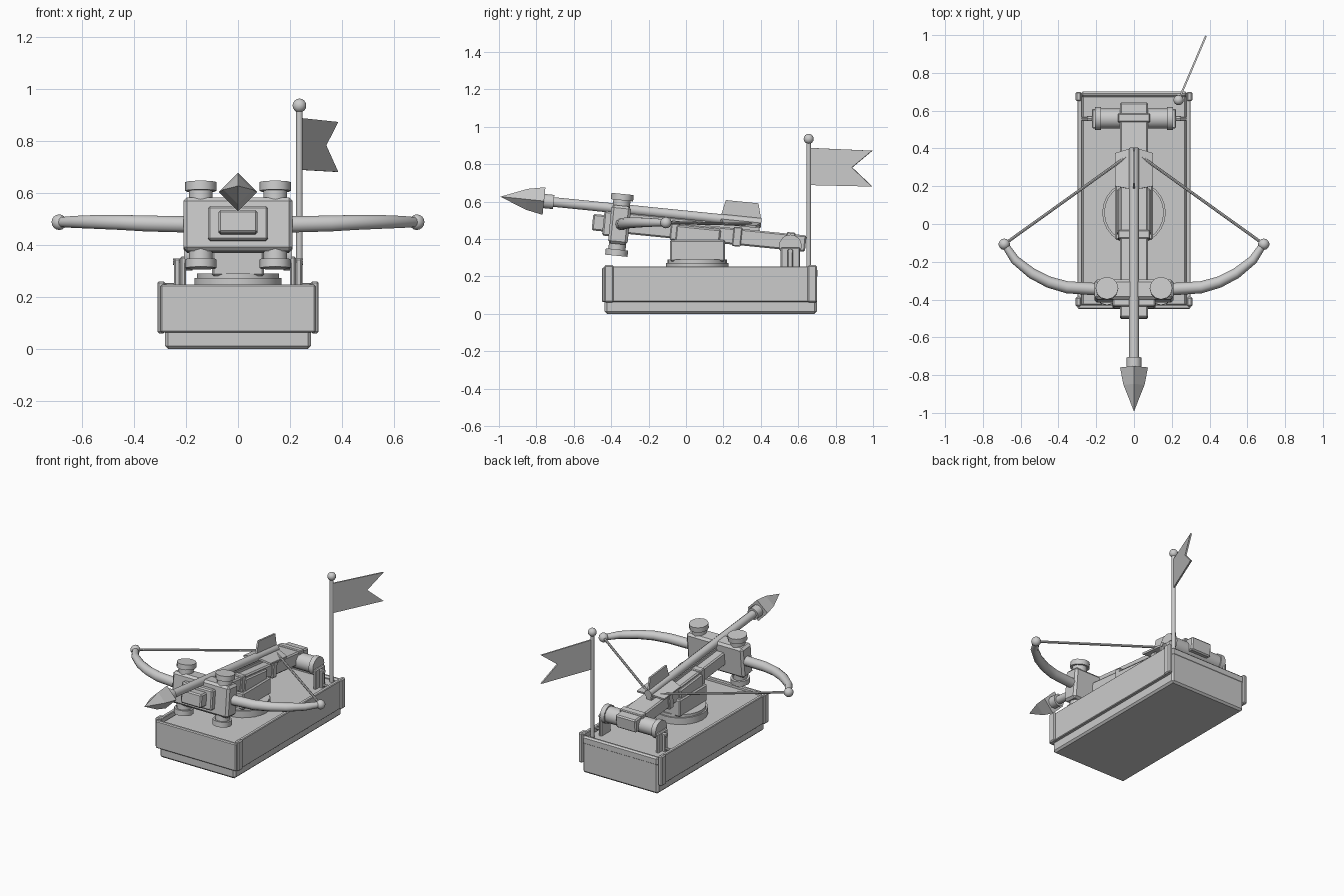
import bpy, bmesh
from math import cos, sin, pi, radians
from mathutils import Matrix, Vector

if "Cube" in bpy.data.objects:
    bpy.data.objects.remove(bpy.data.objects["Cube"])

TILT = Matrix.Translation((0, 0.07, 0.4325)) @ Matrix.Rotation(-0.1007, 4, 'X')
FLAT = Matrix.Identity(4)


def finish(bm, name, mat=FLAT, bevel=0, smooth=False):
    bmesh.ops.recalc_face_normals(bm, faces=bm.faces)
    me = bpy.data.meshes.new(name)
    bm.to_mesh(me)
    bm.free()
    ob = bpy.data.objects.new(name, me)
    ob.matrix_world = mat
    bpy.context.collection.objects.link(ob)
    if bevel:
        m = ob.modifiers.new("bevel", 'BEVEL')
        m.width, m.segments = bevel, 1
    if smooth:
        bpy.ops.object.select_all(action='DESELECT')
        ob.select_set(True)
        bpy.context.view_layer.objects.active = ob
        bpy.ops.object.shade_smooth_by_angle(angle=radians(40))
    return ob


def box(name, x, y, z, mat=FLAT, bevel=0.008):
    """Box from (min, max) pairs."""
    bm = bmesh.new()
    bmesh.ops.create_cube(bm, size=1)
    for v in bm.verts:
        v.co = [(a + b) / 2 + c * (b - a) for (a, b), c in zip((x, y, z), v.co)]
    return finish(bm, name, mat, bevel)


def tube(name, pts, radii, sides=12, mat=FLAT, spin=0.0, smooth=True):
    """Loft rings of the given radii along a path."""
    bm = bmesh.new()
    pts = [Vector(p) for p in pts]
    rings = []
    for i, (p, r) in enumerate(zip(pts, radii)):
        d = (pts[min(i + 1, len(pts) - 1)] - pts[max(i - 1, 0)]).normalized()
        ref = Vector((1, 0, 0)) if abs(d.z) > 0.9 else Vector((0, 0, 1))
        u = d.cross(ref).normalized()
        w = d.cross(u)
        rings.append([bm.verts.new(p + r * (u * cos(a) + w * sin(a)))
                      for a in (spin + 2 * pi * k / sides for k in range(sides))])
    for a, b in zip(rings, rings[1:]):
        for k in range(sides):
            n = (k + 1) % sides
            bm.faces.new((a[k], a[n], b[n], b[k]))
    bm.faces.new(rings[0][::-1])
    bm.faces.new(rings[-1])
    return finish(bm, name, mat, smooth=smooth)


def ball(name, loc, r):
    bm = bmesh.new()
    bmesh.ops.create_uvsphere(bm, u_segments=14, v_segments=8, radius=r)
    return finish(bm, name, Matrix.Translation(loc), smooth=True)


def plate(name, pts, thick, mat=FLAT):
    """Thin plate: outline in local XY, thickness along Z."""
    bm = bmesh.new()
    f = bm.faces.new([bm.verts.new((a, b, -thick / 2)) for a, b in pts])
    ext = bmesh.ops.extrude_face_region(bm, geom=[f])
    bmesh.ops.translate(bm, vec=(0, 0, thick),
                        verts=[v for v in ext["geom"] if isinstance(v, bmesh.types.BMVert)])
    return finish(bm, name, mat)


# Base with front board, side boards and corner posts
box("base", (-.28, .28), (-.435, .70), (0, .228), bevel=.012)
box("front_board", (-.298, .298), (-.45, -.425), (.063, .247), bevel=.006)
box("back_rail", (-.28, .28), (.672, .702), (.19, .245), bevel=.01)
for s, side in ((-1, "left"), (1, "right")):
    box(side + "_board", sorted((s * .275, s * .3)), (-.43, .69), (.063, .253), bevel=.004)
    for y, end in ((-.412, "front"), (.675, "back")):
        box(f"{side}_{end}_post", sorted((s * .28, s * .31)), (y - .025, y + .025),
            (.06, .26), bevel=.007)

# Turntable and pedestal
tube("turntable", [(0, .06, z) for z in (.22, .272, .272, .29)], (.168, .168, .158, .158), 24)
box("pedestal", (-.1, .1), (-.085, .208), (.28, .395))
box("pedestal_cradle", (-.09, .09), (-.125, .115), (-.07, .03), TILT)

# Tilted stock with bands and collar
box("stock", (-.075, .075), (-.573, .573), (-.044, .044), TILT)
for i, y in enumerate((-.13, .205, .49)):
    box(f"stock_band_{i + 1}", (-.085, .085), (y - .023, y + .023), (-.052, .052), TILT, .005)
box("arrow_rail", (-.02, .02), (-.5, .32), (.03, .065), TILT, .004)
box("front_collar", (-.115, .115), (-.515, -.42), (-.066, .066), TILT)
box("bow_block", (-.21, .21), (-.48, -.375), (-.103, .103), TILT, .014)

# Torsion spools, bow limbs and string
nock = (0, .385, .478)
for s, side in ((-1, "left"), (1, "right")):
    for d, lvl in ((-1, "lower"), (1, "upper")):
        tube(f"{side}_{lvl}_spool",
             [(s * .143, -.428, d * h) for h in (.09, .132, .132, .166)],
             (.046, .046, .06, .06), 12, TILT)
    tube(side + "_limb",
         [(s * x, y, z) for x, y, z in ((.17, -.347, .478), (.355, -.335, .482),
          (.45, -.308, .486), (.54, -.262, .488), (.63, -.19, .488), (.685, -.108, .487))],
         (.033, .032, .03, .028, .024, .019), 10)
    tip = (s * .687, -.107, .487)
    ball(side + "_limb_tip", tip, .03)
    tube(side + "_string", [tip, nock], (.008, .008), 8)

# Arrow: shaft, socket, four-sided head and three fins
H = .086
tube("arrow_shaft", [(0, -.8, H), (0, .325, H)], (.027, .027), 10, TILT)
tube("arrow_socket", [(0, -.85, H), (0, -.79, H)], (.04, .04), 10, TILT)
tube("arrow_head", [(0, y, H) for y in (-.842, -.935, -1.075)], (.074, .056, .0005), 4, TILT,
     smooth=False)
for ang, name in ((90, "top"), (-13, "right"), (193, "left")):
    plate(f"arrow_fin_{name}", ((.01, .105), (.103, .125), (.103, .3), (.01, .325)), .012,
          TILT @ Matrix.Translation((0, 0, H)) @ Matrix.Rotation(-radians(ang), 4, 'Y'))

# Winch behind the stock
wy, wz = .558, .362
tube("winch_drum", [(x, wy, wz) for x in (-.207, -.175, -.175, .175, .175, .207)],
     (.061, .061, .053, .053, .061, .061), 16)
tube("winch_axle", [(-.25, wy, .335), (.25, wy, .335)], (.013, .013), 8)
for s, side in ((-1, "left"), (1, "right")):
    box(side + "_winch_post", sorted((s * .2, s * .222)), (wy - .052, wy + .052), (.22, .355), bevel=.006)
    box(side + "_winch_strut", sorted((s * .222, s * .245)), (wy - .014, wy + .014), (.22, .345), bevel=.004)
    tube(side + "_axle_pin", [(s * .24, wy, .245), (s * .28, wy, .245)], (.009, .009), 8)

# Flag pole and swallow-tailed flag
px, py = .236, .656
tube("flag_pole", [(px, py, .22), (px, py, .93)], (.013, .013), 10)
ball("flag_pole_knob", (px, py, .935), .027)
along = Vector((.145, .34, 0)).normalized()
up = Vector((0, 0, 1))
frame = Matrix((along, up, along.cross(up))).transposed().to_4x4()
plate("flag", ((.005, .887), (.369, .872), (.252, .782), (.369, .68), (.005, .688)), .01,
      Matrix.Translation((px, py, 0)) @ frame)
